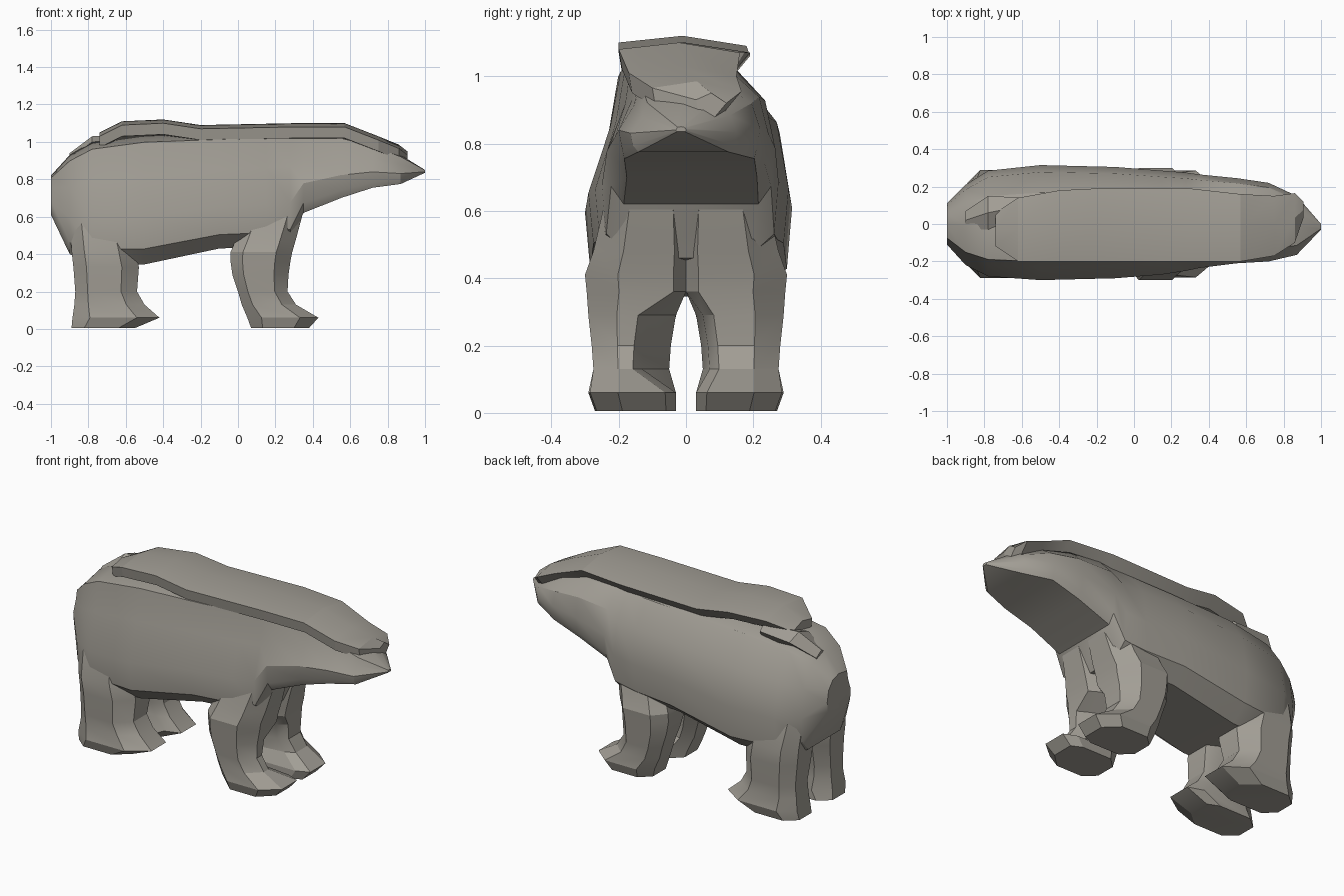
import bpy, bmesh, math

cube = bpy.data.objects.get("Cube")
if cube:
    bpy.data.objects.remove(cube)

fur = bpy.data.materials.new("warm_grey_fur")
fur.use_nodes = True
COLOUR = (0.36, 0.34, 0.30, 1)
fur.diffuse_color = COLOUR
fur.node_tree.nodes["Principled BSDF"].inputs["Base Color"].default_value = COLOUR


def loft(name, rings, angle=25):
    """Skin a list of equal-length point rings and cap both ends."""
    bm = bmesh.new()
    rows = [[bm.verts.new(p) for p in ring] for ring in rings]
    for a, b in zip(rows, rows[1:]):
        for i in range(len(a)):
            j = (i + 1) % len(a)
            bm.faces.new((a[i], a[j], b[j], b[i]))
    bm.faces.new(rows[0])
    bm.faces.new(rows[-1])
    bmesh.ops.recalc_face_normals(bm, faces=bm.faces)
    mesh = bpy.data.meshes.new(name)
    bm.to_mesh(mesh)
    bm.free()
    mesh.materials.append(fur)
    obj = bpy.data.objects.new(name, mesh)
    bpy.context.collection.objects.link(obj)
    bpy.ops.object.select_all(action="DESELECT")
    obj.select_set(True)
    bpy.context.view_layer.objects.active = obj
    bpy.ops.object.shade_smooth_by_angle(angle=math.radians(angle))


# Body, neck and snout: (x, bottom, top, right y, left y, flatness of the underside)
body_sections = [
    (-1.0, .61, .82, -.11, .11, .6), (-.9, .4, .93, -.22, .21, .7),
    (-.78, .35, 1.0, -.28, .285, .7), (-.5, .345, 1.04, -.3, .315, .65),
    (-.1, .43, 1.05, -.29, .305, .65), (.15, .44, 1.06, -.27, .285, .65),
    (.28, .46, 1.06, -.25, .275, .65), (.35, .62, 1.06, -.235, .265, .8),
    (.55, .7, 1.04, -.21, .245, .85), (.72, .755, .99, -.2, .22, .92),
    (.87, .775, .93, -.165, .15, .85), (1.0, .835, .85, -.03, .0, .8)]
left_profile = [(.95, .12), (1, .38), (.88, .7), (.52, .92)]
right_profile = [(-.68, .94), (-.78, .68), (-1, .36), (-.95, .12)]


def body_ring(x, low, high, right, left, flat):
    mid, w = (right + left) / 2, (left - right) / 2
    outline = [(flat, 0)] + left_profile + [(0, 1)] + right_profile + [(-flat, 0)]
    return [(x, mid + y * w, low + t * (high - low)) for y, t in outline]


loft("body", [body_ring(*s) for s in body_sections], 30)

# Overhanging back slab that runs forward into the brow: (x, top, right y, left y)
back_sections = [
    (-.74, 1.05, -.12, .06), (-.62, 1.11, -.2, .14), (-.4, 1.12, -.2, .18),
    (-.2, 1.09, -.2, .19), (.3, 1.1, -.2, .19), (.57, 1.1, -.2, .16),
    (.75, 1.03, -.17, .15), (.86, .985, -.1, .165), (.905, .95, .03, .12)]
loft("back_and_brow", [
    [(x, r, z - .02), (x, (r + l) / 2, z), (x, l, z - .03),
     (x, l - .05, z - .09), (x, r + .01, z - .08)]
    for x, z, r, l in back_sections], 20)

# Fold of fur on the rump
loft("rump_fold", [
    [(x, y - w, z), (x, y, z + .03), (x, y + w, z), (x, y, z - .08)]
    for x, y, z, w in [(-.9, .02, .91, .05), (-.78, .06, 1.0, .09), (-.58, .1, 1.01, .04)]])


# Legs: (z, back x, front x, inner y, outer y), the inner wall slanting by a taper
def leg_ring(z, x0, x1, y0, y1, side, taper):
    cx, cy = (x1 - x0) * .2, (y1 - y0) * .25
    slant = taper if .1 < z < .3 else 0
    pts = [(x0 + cx, y0), (x1 - cx, y0 + slant), (x1, y0 + slant + cy * .5),
           (x1, y1 - cy * 1.3), (x1 - cx * 1.3, y1), (x0 + cx, y1),
           (x0, y1 - cy), (x0, y0 + cy)]
    return [(x, side * y, z) for x, y in pts]


front_leg = [
    (.005, .07, .38, .03, .265), (.06, .05, .43, .03, .285), (.13, .02, .31, .05, .275),
    (.2, .0, .265, .045, .28), (.29, -.03, .27, .03, .29), (.36, -.04, .28, .0, .295),
    (.41, -.04, .29, .0, .3), (.48, -.01, .31, .0, .275), (.63, .05, .35, .01, .24)]
hind_leg = [
    (.005, -.89, -.55, .04, .27), (.06, -.885, -.42, .04, .29), (.13, -.875, -.5, .05, .275),
    (.2, -.87, -.54, .05, .28), (.33, -.88, -.53, .02, .285), (.42, -.89, -.55, .01, .29),
    (.6, -.9, -.6, .04, .24)]
for side, word, taper in ((1, "left", .02), (-1, "right", .08)):
    loft(word + "_front_leg", [leg_ring(*s, side, taper) for s in front_leg])
    loft(word + "_hind_leg", [leg_ring(*s, side, 0) for s in hind_leg])
